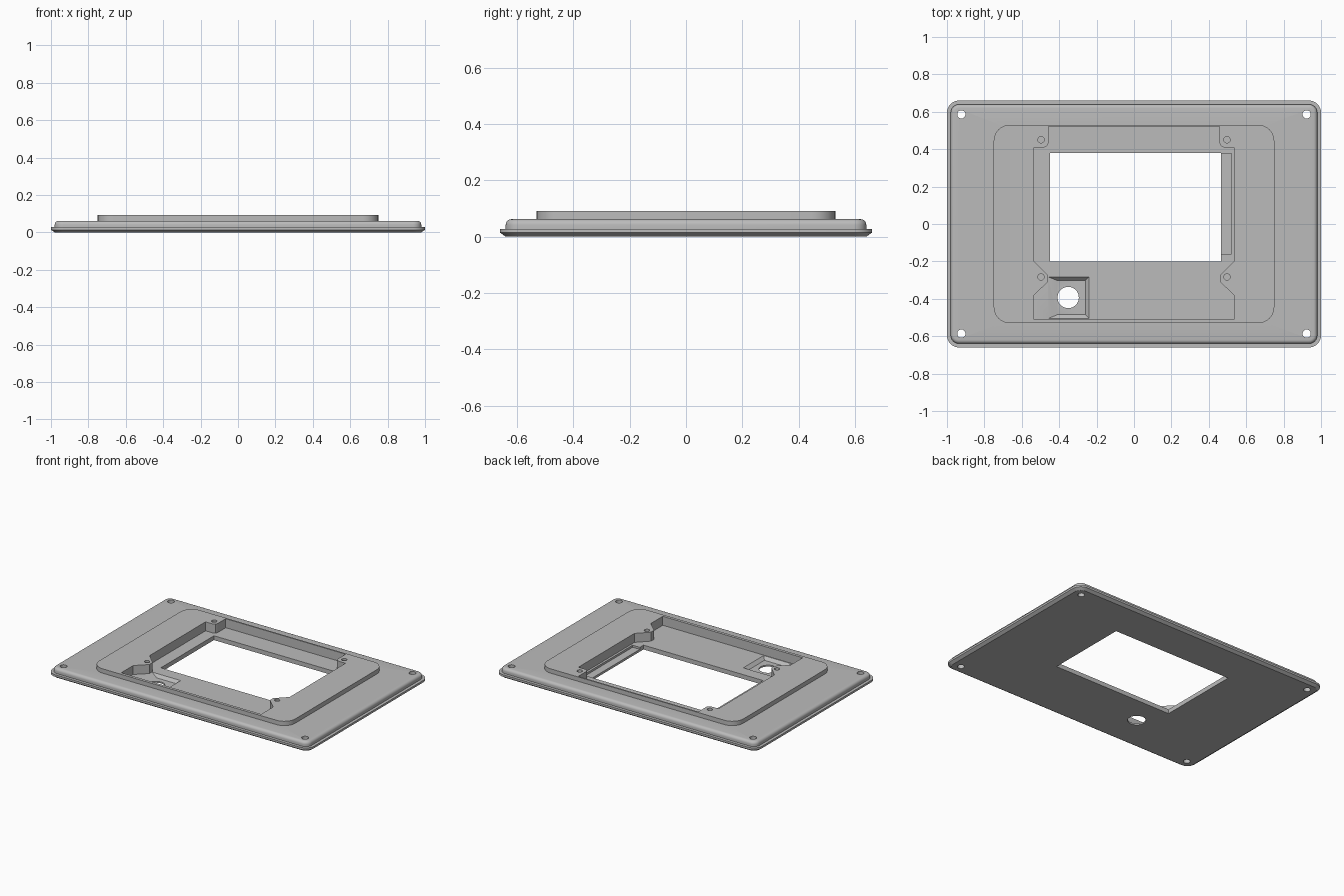
import bpy, bmesh, math

cube = bpy.data.objects.get("Cube")
if cube:
    bpy.data.objects.remove(cube, do_unlink=True)

grey = bpy.data.materials.new("plain grey")
grey.use_nodes = True
COLOUR = (0.5, 0.5, 0.5, 1)
grey.diffuse_color = COLOUR
grey.node_tree.nodes["Principled BSDF"].inputs["Base Color"].default_value = COLOUR


def loft(name, rings):
    """Closed solid through a stack of rings with equal point counts."""
    bm = bmesh.new()
    loops = [[bm.verts.new(p) for p in ring] for ring in rings]
    n = len(loops[0])
    bm.faces.new(loops[0][::-1])
    bm.faces.new(loops[-1])
    for a, b in zip(loops, loops[1:]):
        for i in range(n):
            j = (i + 1) % n
            bm.faces.new((a[i], a[j], b[j], b[i]))
    bmesh.ops.recalc_face_normals(bm, faces=bm.faces)
    mesh = bpy.data.meshes.new(name)
    bm.to_mesh(mesh)
    bm.free()
    mesh.materials.append(grey)
    obj = bpy.data.objects.new(name, mesh)
    bpy.context.collection.objects.link(obj)
    return obj


def rounded(hx, hy, r, z, steps=8):
    """Rounded rectangle ring, counter-clockwise."""
    ring = []
    for k, (sx, sy) in enumerate([(1, 1), (-1, 1), (-1, -1), (1, -1)]):
        for i in range(steps + 1):
            a = math.pi / 2 * (k + i / steps)
            ring.append((sx * (hx - r) + r * math.cos(a), sy * (hy - r) + r * math.sin(a), z))
    return ring


def prism(name, outline, low, high):
    return loft(name, [[(x, y, z) for x, y in outline] for z in (low, high)])


def box(x0, x1, y0, y1):
    return [(x0, y0), (x1, y0), (x1, y1), (x0, y1)]


def circle(cx, cy, r, n=32):
    return [(cx + r * math.cos(math.tau * i / n), cy + r * math.sin(math.tau * i / n)) for i in range(n)]


# Bezel: chamfered flange, filleted step and raised centre
FLANGE, STEP, TOP, FILLET = 0.028, 0.062, 0.092, 0.02
rings = [rounded(0.98, 0.64, 0.045, 0), rounded(1, 0.66, 0.065, 0.014),
         rounded(1, 0.66, 0.065, FLANGE), rounded(0.98, 0.64, 0.045, FLANGE)]
for i in range(6):
    a = math.pi / 2 * i / 5
    inset = FILLET * (1 - math.cos(a))
    rings.append(rounded(0.98 - inset, 0.64 - inset, 0.045 - inset, STEP - FILLET + FILLET * math.sin(a)))
rings += [rounded(0.75, 0.53, 0.085, z) for z in (STEP, TOP)]
bezel = loft("bezel", rings)

# Pocket outline, leaving four screw bosses at its corners
FLOOR = 0.03
half = [(0.535, -0.51), (0.535, -0.38), (0.46, -0.31), (0.46, -0.275), (0.535, -0.2), (0.535, 0.41),
        (0.48, 0.41), (0.465, 0.417), (0.458, 0.432), (0.458, 0.52)]
pocket = half + [(-x, y) for x, y in reversed(half)]
cutters = [
    prism("pocket_cutter", pocket, FLOOR, 0.2),
    prism("window_cutter", box(-0.45, 0.465, -0.2, 0.38), -0.1, 0.2),
    prism("side_recess_cutter", box(0.44, 0.52, -0.16, 0.378), 0.016, 0.05),
]

# Sloped sensor recess with a round opening
rim, base = box(-0.458, -0.24, -0.505, -0.283), box(-0.41, -0.26, -0.485, -0.302)
cutters.append(loft("sensor_recess_cutter", [[(x, y, z) for x, y in shape]
               for shape, z in ((base, 0.01), (rim, FLOOR), (rim, 0.05))]))
cutters.append(prism("sensor_hole_cutter", circle(-0.352, -0.393, 0.057), -0.1, 0.2))

# Through holes in the corners and blind holes in the bosses
for sx in (-1, 1):
    for sy in (-1, 1):
        cutters.append(prism("corner_hole_cutter", circle(sx * 0.923, sy * 0.586, 0.022), -0.1, 0.2))
    for y in (0.45, -0.283):
        cutters.append(prism("boss_hole_cutter", circle(sx * 0.497, y, 0.017, 24), 0.035, 0.2))

bpy.ops.object.select_all(action="DESELECT")
bezel.select_set(True)
bpy.context.view_layer.objects.active = bezel
for cutter in cutters:
    cutter.hide_render = True
    mod = bezel.modifiers.new("cut", "BOOLEAN")
    mod.operation, mod.solver, mod.object = "DIFFERENCE", "EXACT", cutter
    bpy.ops.object.modifier_apply(modifier=mod.name)
    bpy.data.objects.remove(cutter, do_unlink=True)

bpy.ops.object.shade_smooth_by_angle(angle=math.radians(30))
